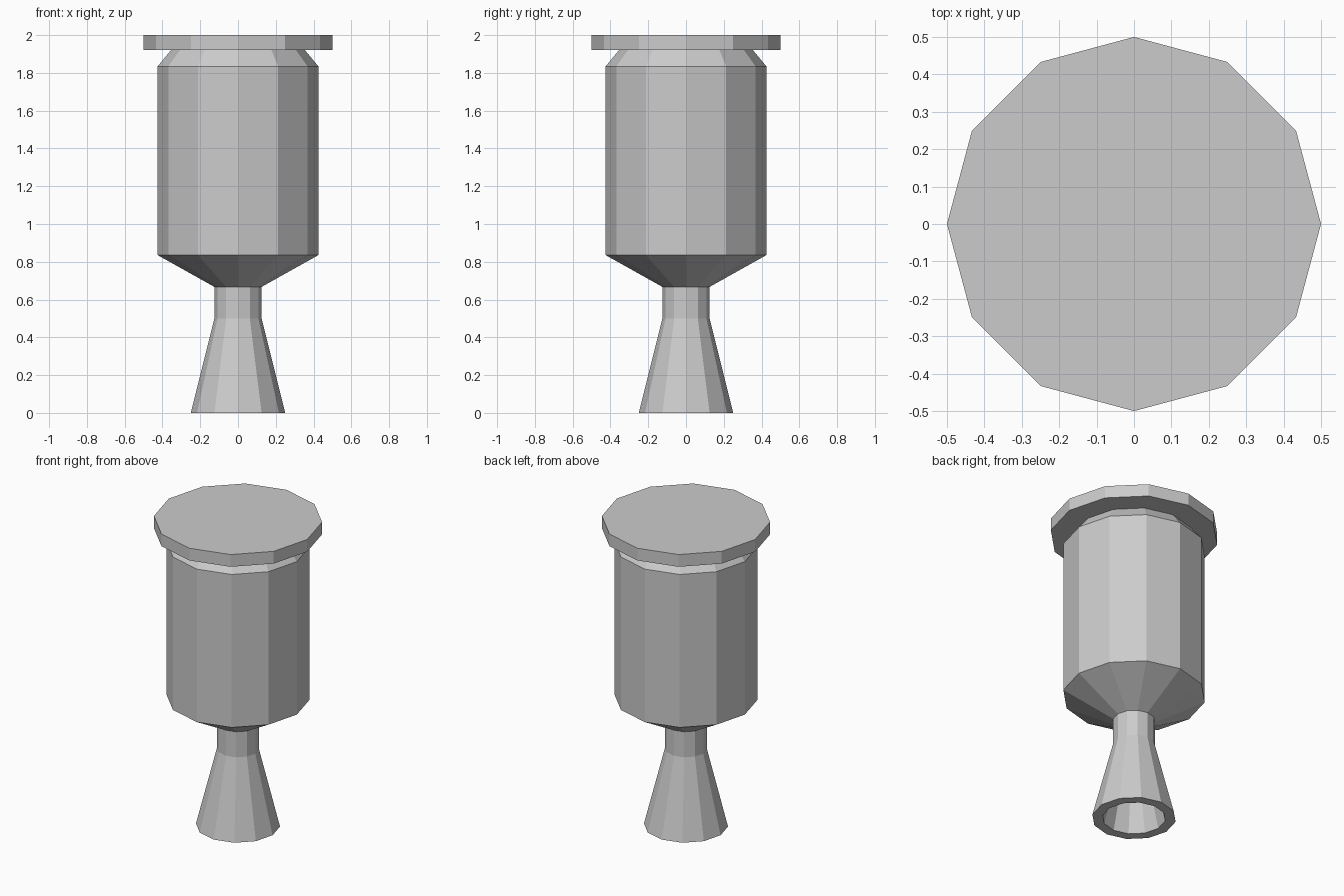
import bpy, bmesh
from math import cos, sin, tau

if "Cube" in bpy.data.objects:
    bpy.data.objects.remove(bpy.data.objects["Cube"])

SIDES = 12


def lathe(name, profile):
    """Revolve (radius, z) points around z and cap both ends."""
    bm = bmesh.new()
    rings = [[bm.verts.new((r * cos(tau * i / SIDES), r * sin(tau * i / SIDES), z))
              for i in range(SIDES)] for r, z in profile]
    for a, b in zip(rings, rings[1:]):
        for i in range(SIDES):
            j = (i + 1) % SIDES
            bm.faces.new((a[i], a[j], b[j], b[i]))
    bm.faces.new(rings[0])
    bm.faces.new(rings[-1])
    bmesh.ops.recalc_face_normals(bm, faces=bm.faces)
    mesh = bpy.data.meshes.new(name)
    bm.to_mesh(mesh)
    bm.free()
    obj = bpy.data.objects.new(name, mesh)
    bpy.context.collection.objects.link(obj)
    return obj


# Flared nozzle with tapered bore, and straight neck
lathe("nozzle", [(0.0625, 0.65), (0.0625, 0.5), (0.1875, 0), (0.25, 0),
                 (0.125, 0.5), (0.125, 0.667)])

# Main casing with conical bottom and chamfered shoulder
lathe("casing", [(0.125, 0.667), (0.425, 0.835), (0.425, 1.835), (0.355, 1.92)])

# Top mounting plate
lathe("top_plate", [(0.5, 1.92), (0.5, 2.0)])
